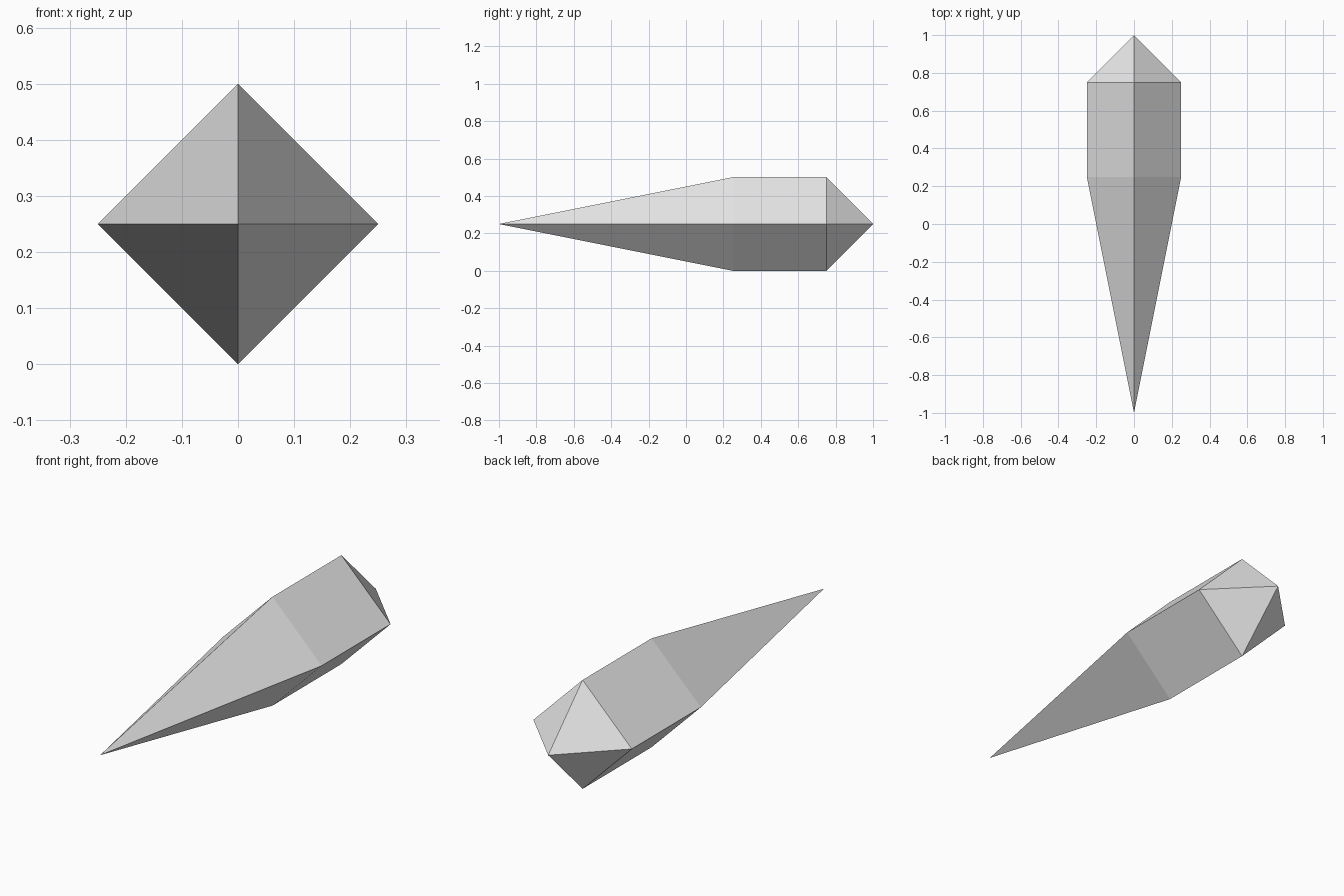
import bpy
import bmesh
from mathutils import Vector

# Remove the default object
old = bpy.data.objects.get("Cube")
if old:
    bpy.data.objects.remove(old, do_unlink=True)

# Single flat grey
grey = bpy.data.materials.new("light grey")
grey.use_nodes = True
colour = (0.8, 0.8, 0.8, 1.0)
grey.diffuse_color = colour
grey.node_tree.nodes["Principled BSDF"].inputs["Base Color"].default_value = colour

RADIUS = 0.25


def ring(bm, y):
    """Diamond cross-section around the long axis."""
    offsets = ((1, 0), (0, 1), (-1, 0), (0, -1))
    return [bm.verts.new(Vector((x * RADIUS, y, RADIUS + z * RADIUS)))
            for x, z in offsets]


# Four-sided crystal: long front spike, straight body, short back point
bm = bmesh.new()
front_tip = bm.verts.new((0, -1, RADIUS))
front_ring = ring(bm, 0.25)
back_ring = ring(bm, 0.75)
back_tip = bm.verts.new((0, 1, RADIUS))
for i in range(4):
    j = (i + 1) % 4
    bm.faces.new((front_tip, front_ring[i], front_ring[j]))
    bm.faces.new((front_ring[i], back_ring[i], back_ring[j], front_ring[j]))
    bm.faces.new((back_ring[i], back_tip, back_ring[j]))
bmesh.ops.recalc_face_normals(bm, faces=bm.faces)

mesh = bpy.data.meshes.new("crystal_spike")
bm.to_mesh(mesh)
bm.free()
mesh.materials.append(grey)
spike = bpy.data.objects.new("crystal_spike", mesh)
bpy.context.scene.collection.objects.link(spike)
